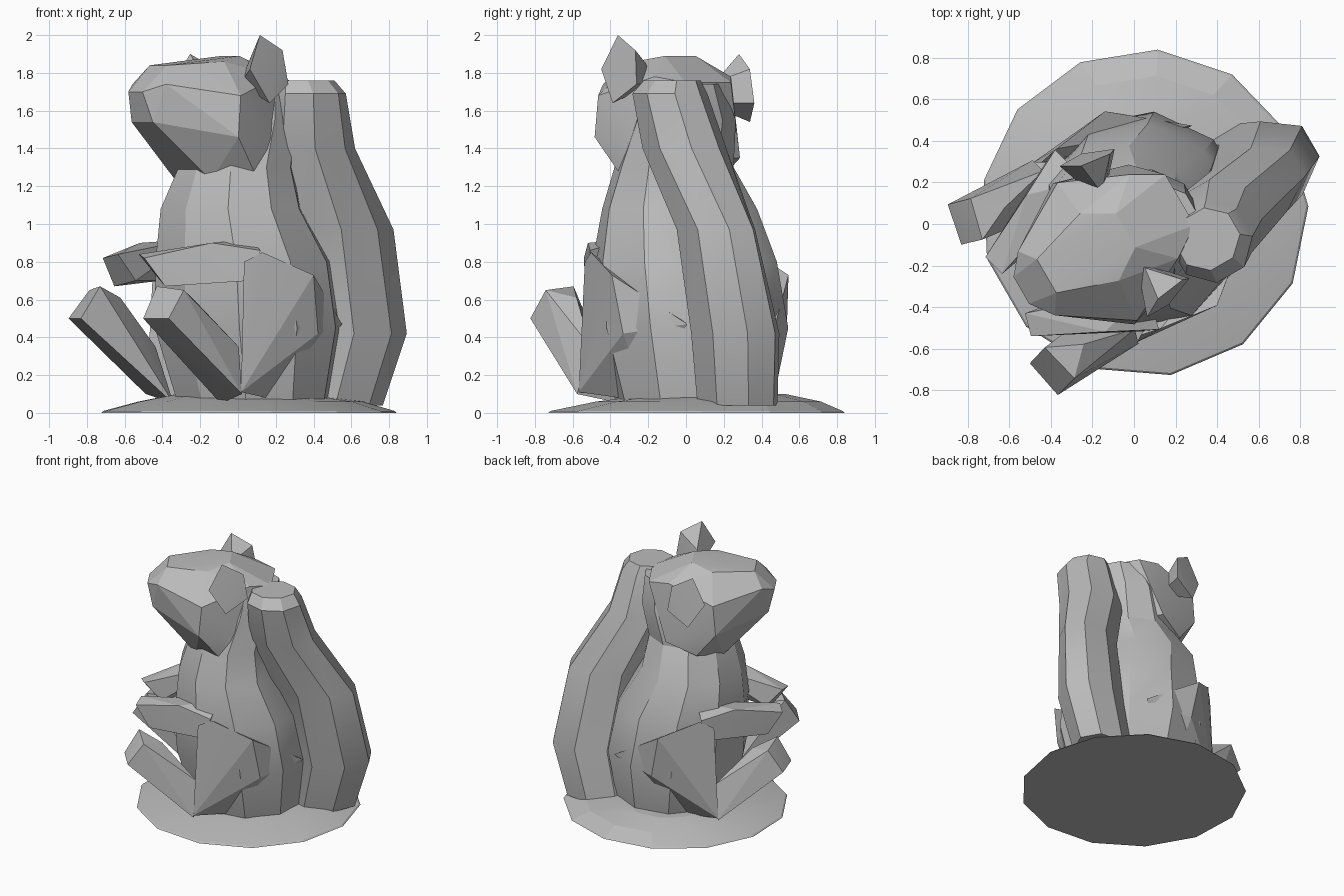
import bpy, bmesh, math
from mathutils import Matrix

default_cube = bpy.data.objects.get("Cube")
if default_cube:
    bpy.data.objects.remove(default_cube, do_unlink=True)

# One plain stone colour for the whole figure
stone = bpy.data.materials.new("stone grey")
stone.use_nodes = True
stone_colour = (0.5, 0.5, 0.5, 1)
stone.diffuse_color = stone_colour
stone.node_tree.nodes["Principled BSDF"].inputs["Base Color"].default_value = stone_colour

# Parts are written as (forward, side, up); the figure is turned to face front right
turn = Matrix.Rotation(math.radians(210), 4, "Z")


def finish(name, mesh_builder, smooth_angle=30):
    """Turn the part into place, give it the stone material and shade it."""
    bmesh.ops.recalc_face_normals(mesh_builder, faces=mesh_builder.faces)
    mesh_builder.transform(turn)
    mesh = bpy.data.meshes.new(name)
    mesh_builder.to_mesh(mesh)
    mesh_builder.free()
    mesh.materials.append(stone)
    part = bpy.data.objects.new(name, mesh)
    bpy.context.collection.objects.link(part)
    bpy.ops.object.select_all(action="DESELECT")
    part.select_set(True)
    bpy.context.view_layer.objects.active = part
    bpy.ops.object.shade_smooth_by_angle(angle=math.radians(smooth_angle))
    return part


def faceted(name, points, side=1, lift=0):
    """A chiselled block: the convex shape around a few corner points."""
    builder = bmesh.new()
    for forward, across, up in points:
        builder.verts.new((forward, side * across, up + lift))
    result = bmesh.ops.convex_hull(builder, input=builder.verts)
    unused = [v for v in result["geom_interior"] if isinstance(v, bmesh.types.BMVert)]
    bmesh.ops.delete(builder, geom=unused, context="VERTS")
    return finish(name, builder, smooth_angle=12)


def lofted(name, rings, sides, smooth_angle=30):
    """Stacked oval rings: height, forward centre, side centre, forward and side radius."""
    builder = bmesh.new()
    loops = []
    for up, forward, across, radius_f, radius_s in rings:
        loop = []
        for step in range(sides):
            angle = math.tau * (step + 0.5) / sides
            loop.append(builder.verts.new((forward + radius_f * math.cos(angle),
                                           across + radius_s * math.sin(angle), up)))
        loops.append(loop)
    for lower, upper in zip(loops, loops[1:]):
        for step in range(sides):
            after = (step + 1) % sides
            builder.faces.new((lower[step], lower[after], upper[after], upper[step]))
    builder.faces.new(loops[0])
    builder.faces.new(loops[-1])
    return finish(name, builder, smooth_angle)


# Low mound underfoot, a little higher behind the right hip
lofted("ground_mound", [
    (0, -.07, -.02, .79, .79),
    (.01, -.07, -.02, .78, .78),
    (.06, -.11, -.07, .6, .6),
    (.1, -.1, -.15, .34, .35),
], sides=13, smooth_angle=10)

# Torso, from the seat up through the nape into the head
lofted("torso", [
    (.04, -.09, 0, .4, .42),
    (.45, -.06, 0, .5, .52),
    (.8, -.02, .02, .47, .5),
    (1.08, .05, .01, .37, .43),
    (1.3, .04, .05, .31, .32),
    (1.55, -.04, .04, .28, .28),
    (1.74, -.08, .06, .22, .2),
], sides=10)

# Bushy tail, rising behind the back and leaning to one side
lofted("tail", [
    (.04, -.58, .02, .27, .2),
    (.42, -.66, .08, .3, .22),
    (.97, -.56, .14, .29, .19),
    (1.4, -.33, .2, .24, .22),
    (1.69, -.28, .26, .2, .2),
    (1.76, -.27, .24, .16, .15),
], sides=8)

# Head with a blunt snout and wide cheeks, one a little flatter
half_head = [
    (.63, .08, 1.7), (.59, .12, 1.54), (.55, .19, 1.74), (.49, .1, 1.84),
    (.2, .2, 1.86), (.05, .1, 1.89), (-.1, .25, 1.78), (.24, .42, 1.46),
    (.22, .41, 1.68), (.1, .35, 1.27), (.28, .2, 1.23), (-.12, .3, 1.35),
    (-.25, .15, 1.75),
]
faceted("head", half_head + [(f, -.87 * s, up) for f, s, up in half_head])

# Paired parts: the right ear sits a little lower
ear = [(.08, .37, 2), (-.07, .35, 1.92), (.17, .42, 1.82), (.05, .42, 1.64),
       (-.1, .36, 1.74), (.08, .16, 1.74), (.06, .21, 1.85)]
thigh = [(.27, .5, .11), (.24, .48, .8), (.14, .5, .85), (-.15, .54, .73),
         (-.2, .5, .42), (-.48, .27, .47), (-.1, .3, .06)]
foot = [(.73, .53, .5), (.77, .33, .5), (.67, .3, .67), (.62, .5, .65),
        (.5, .38, .61), (.36, .42, .42), (.48, .31, .25), (.27, .51, .1),
        (.25, .25, .05), (.25, .44, .35)]
arm = [(.7, .22, .82), (.67, .11, .84), (.6, .27, .67), (.55, .13, .7),
       (.38, .38, .9), (.3, .3, .7), (.15, .5, .86), (.2, .48, .7), (.1, .3, .92)]

for label, side, ear_drop in (("left", 1, 0), ("right", -1, -.1)):
    faceted(label + "_ear", ear, side, ear_drop)
    faceted(label + "_thigh", thigh, side)
    faceted(label + "_foot", foot, side)
    faceted(label + "_arm", arm, side)
